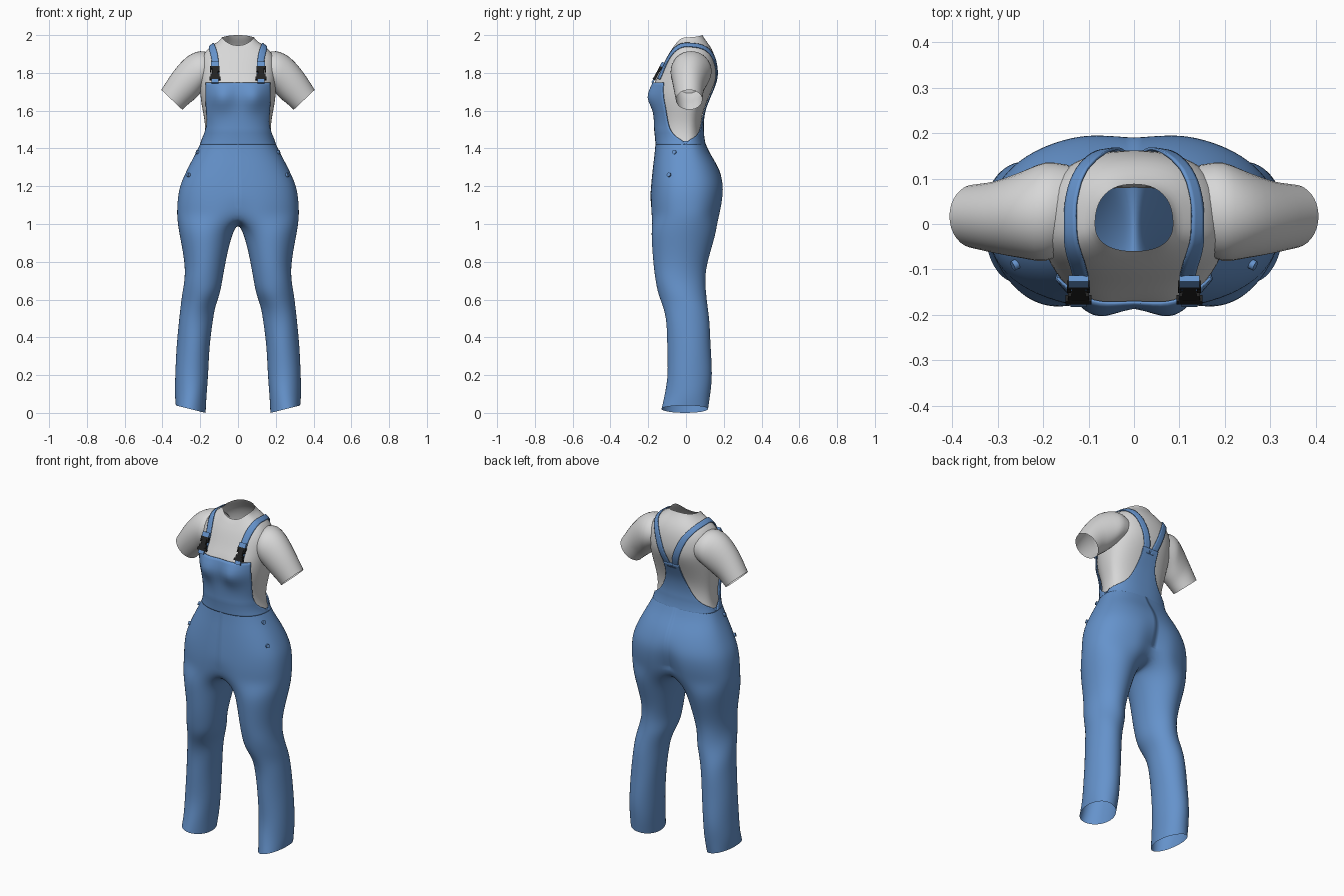
import bpy, bmesh, math
from mathutils import Matrix, Vector

cube = bpy.data.objects.get("Cube")
if cube:
    bpy.data.objects.remove(cube, do_unlink=True)


def material(name, rgb):
    m = bpy.data.materials.new(name)
    m.use_nodes = True
    m.diffuse_color = (*rgb, 1)
    m.node_tree.nodes["Principled BSDF"].inputs["Base Color"].default_value = (*rgb, 1)
    return m


DENIM = material("denim blue", (0.13, 0.29, 0.60))
COTTON = material("shirt grey", (0.68, 0.68, 0.68))
PLASTIC = material("buckle black", (0.015, 0.015, 0.015))


def refine(keys, n):
    """Smooth curve through tuples of numbers, n steps per span."""
    out = []
    for i in range(len(keys) - 1):
        p = [Vector(keys[max(0, min(len(keys) - 1, i + k))]) for k in (-1, 0, 1, 2)]
        for s in range(n):
            t = s / n
            out.append(p[1] + 0.5 * t * (p[2] - p[0] + t * (2 * p[0] - 5 * p[1] + 4 * p[2] - p[3]
                       + t * (3 * (p[1] - p[2]) + p[3] - p[0]))))
    return out + [Vector(keys[-1])]


def finish(name, bm, mat, smooth=True):
    me = bpy.data.meshes.new(name)
    bm.to_mesh(me)
    bm.free()
    me.materials.append(mat)
    for f in me.polygons:
        f.use_smooth = smooth
    ob = bpy.data.objects.new(name, me)
    bpy.context.collection.objects.link(ob)
    return ob


def loft(name, rows, mat, closed=False, fix_normals=False):
    """Skin rows of points; shorter rows stay open."""
    bm = bmesh.new()
    grid = [[bm.verts.new(p) for p in row] for row in rows]
    for lo, hi in zip(grid, grid[1:]):
        n = min(len(lo), len(hi))
        wrap = closed and len(lo) == len(hi)
        for j in range(n if wrap else n - 1):
            k = (j + 1) % n
            bm.faces.new((lo[j], lo[k], hi[k], hi[j]))
    if fix_normals:
        bmesh.ops.recalc_face_normals(bm, faces=bm.faces)
    return finish(name, bm, mat)


def mirror(ob):
    ob.modifiers.new("mirror", 'MIRROR').merge_threshold = 0.0005


def subdivide(ob, levels):
    s = ob.modifiers.new("smooth", 'SUBSURF')
    s.levels = s.render_levels = levels


def thicken(ob, amount):
    s = ob.modifiers.new("cloth", 'SOLIDIFY')
    s.thickness, s.offset = amount, -1


# Body profile: height, half width, front depth, back depth
PROFILE = refine([(1.04, .325, .19, .185), (1.12, .322, .19, .2), (1.2, .31, .185, .205),
                  (1.3, .265, .175, .172), (1.38, .222, .165, .122), (1.45, .19, .16, .095),
                  (1.52, .18, .16, .085), (1.6, .19, .165, .095), (1.68, .2, .175, .125),
                  (1.75, .205, .165, .155), (1.8, .207, .14, .165)], 4)


def soft(v):
    return math.copysign(abs(v) ** .85, v)


def body(z, a, grow=0):
    """Point on the body at height z, angle a from the front towards +x."""
    for p, q in zip(PROFILE, PROFILE[1:]):
        if z <= q[0]:
            break
    _, hw, front, back = p.lerp(q, (z - p[0]) / (q[0] - p[0]))
    c = math.cos(a)
    x = (hw + grow) * soft(math.sin(a))
    y = -((front if c > 0 else back) + grow) * soft(c)
    # cleft between the legs, and the bust
    dip = (1.12 - z) * 1.2 if c > 0 else min(.25, (1.25 - z) * 1.2)
    y *= 1 - max(0, dip) * math.exp(-(x / .04) ** 2)
    y -= .03 * max(0, c) * math.exp(-((abs(x) - .09) / .06) ** 2 - ((z - 1.67) / .07) ** 2)
    return Vector((x, y, z))


# Shirt torso: body sections, then shoulder rings up to the collar
COLS = 32
turn = [math.tau * j / COLS for j in range(COLS)]
rows = [[body(z, a, min(0, (z - 1.64) * .06)) for a in turn]
        for z in (1.4, 1.45, 1.52, 1.58, 1.63, 1.68, 1.72, 1.76, 1.8)]
# front height, side height, back height, half width, front depth, back depth
for zf, zs, zb, hw, yf, yb in [(1.85, 1.865, 1.875, .205, .118, .158),
                               (1.89, 1.922, 1.93, .17, .098, .138),
                               (1.91, 1.953, 1.965, .125, .085, .11),
                               (1.925, 1.972, 1.985, .095, .076, .096),
                               (1.945, 1.988, 2.0, .086, .06, .088)]:
    ring = []
    for a in turn:
        s, c = math.sin(a), math.cos(a)
        ring.append((hw * soft(s), -(yf if c > 0 else yb) * soft(c),
                     zs + ((zf if c > 0 else zb) - zs) * c * c))
    rows.append(ring)
shirt = loft("shirt_torso", rows, COTTON, closed=True)
subdivide(shirt, 1)

# Sleeves: top x z, bottom x z, centre y, half depth
rows = []
for xt, zt, xb, zb, yc, ry in refine([(.14, 1.9, .15, 1.73, .035, .095), (.2, 1.915, .19, 1.7, .027, .108),
                                      (.27, 1.885, .225, 1.665, .02, .095), (.34, 1.81, .262, 1.635, .015, .08),
                                      (.406, 1.71, .295, 1.605, .017, .07)], 3):
    rows.append([((xt + xb) / 2 + (xt - xb) / 2 * math.cos(a), yc + ry * math.sin(a),
                  (zt + zb) / 2 + (zt - zb) / 2 * math.cos(a)) for a in turn])
mirror(loft("sleeves", rows, COTTON, closed=True, fix_normals=True))

# Trousers: half a trunk that closes into one leg, then mirrored
OUT, INN = 14, 6
rows = [[body(z, math.pi * j / OUT) for j in range(OUT + 1)]
        for z in (1.44, 1.38, 1.32, 1.26, 1.2, 1.14, 1.09)]
crotch = [body(1.04, math.pi * j / OUT) for j in range(OUT + 1)]
for k in range(1, INN):
    p = crotch[OUT].lerp(crotch[0], k / INN)
    crotch.append(Vector((0, p.y, p.z - .045 * math.sin(math.pi * k / INN))))
rows.append(crotch)
around = [math.radians(-40 + 260 * j / OUT) for j in range(OUT + 1)]
around += [math.radians(220 + 100 * k / INN) for k in range(1, INN)]
# height, inner x, outer x, front y, back y
for z, xi, xo, yf, yb in [(.97, .02, .317, -.187, .165), (.88, .048, .298, -.182, .14),
                          (.78, .068, .282, -.174, .11), (.7, .083, .284, -.166, .1),
                          (.63, .092, .295, -.15, .108), (.56, .122, .306, -.118, .119),
                          (.48, .135, .316, -.104, .126), (.35, .15, .326, -.1, .133),
                          (.2, .157, .334, -.098, .14), (.1, .164, .335, -.112, .132),
                          (.02, .172, .332, -.13, .12)]:
    ring = []
    for b in around:
        fold = 1 + (.025 * math.sin(3 * b + 25 * z) if z < .75 else 0)
        hem = .02 * math.sin(b) if z < .05 else 0
        ring.append(((xi + xo) / 2 + (xo - xi) / 2 * fold * math.sin(b),
                     (yf + yb) / 2 - (yb - yf) / 2 * fold * math.cos(b), z + hem))
    rows.append(ring)
trousers = loft("trousers", rows[::-1], DENIM, closed=True)
mirror(trousers)
subdivide(trousers, 2)


# Bib and back panel: height and half angle of each row
def panel(name, keys, middle):
    rows = []
    for z, half in refine(keys, 3):
        grow = min(.009, (z - 1.42) * .12)
        rows.append([body(z, math.radians(middle + half * s / 12), grow) for s in range(-12, 13)])
    thicken(loft(name, rows, DENIM), .006)


panel("bib", [(1.42, 90), (1.445, 84), (1.47, 72), (1.51, 62), (1.57, 57),
              (1.63, 55), (1.69, 53), (1.75, 50)], 0)
panel("back_panel", [(1.42, 90), (1.445, 82), (1.465, 60), (1.49, 42), (1.53, 28),
                     (1.59, 17), (1.65, 12), (1.71, 11)], 180)

# Shoulder straps laid on the shirt
path = refine([(.122, -.15, 1.77), (.122, -.125, 1.84), (.128, -.08, 1.9), (.14, -.02, 1.945),
               (.143, .04, 1.95), (.125, .1, 1.93), (.09, .14, 1.88), (.06, .16, 1.81),
               (.036, .155, 1.74), (.022, .14, 1.68)], 4)
straps = loft("straps", [[p + Vector((.02 * s / 2, 0, 0)) for s in range(-2, 3)] for p in path], DENIM)
wrap = straps.modifiers.new("lay", 'SHRINKWRAP')
wrap.target, wrap.offset, wrap.wrap_mode = shirt, .009, 'ABOVE_SURFACE'
mirror(straps)
thicken(straps, .006)


# Buckles and strap loops: boxes as x, z, width, height, depth
def boxes(name, parts, mat):
    bm = bmesh.new()
    place = Matrix.Translation((.122, -.15, 1.8)) @ Matrix.Rotation(-.5, 4, 'X')
    for x, z, w, h, d in parts:
        bmesh.ops.create_cube(bm, size=1, matrix=place @ Matrix.Translation((x, 0, z))
                              @ Matrix.Diagonal((w, d, h, 1)))
    mirror(finish(name, bm, mat, smooth=False))


boxes("buckles", [(0, .032, .05, .012, .016), (0, 0, .03, .06, .014), (0, -.034, .058, .014, .016),
                  (0, -.018, .046, .022, .013), (-.021, .018, .008, .022, .012),
                  (.021, .018, .008, .022, .012)], PLASTIC)
boxes("strap_loops", [(0, .05, .044, .026, .016), (0, -.045, .036, .03, .01)], DENIM)

# Side buttons
for side, label in ((1, "left"), (-1, "right")):
    for z, deg, place in ((1.38, 72, "upper"), (1.26, 64, "lower")):
        a = math.radians(deg)
        p = body(z, a, .002)
        out = Vector((side * math.sin(a), -math.cos(a), .3))
        bpy.ops.mesh.primitive_cylinder_add(vertices=16, radius=.011, depth=.012,
                                            location=(side * p.x, p.y, z),
                                            rotation=out.to_track_quat('Z', 'Y').to_euler())
        button = bpy.context.object
        button.name = f"{label}_{place}_button"
        button.data.materials.append(DENIM)
        bpy.ops.object.shade_smooth_by_angle()
